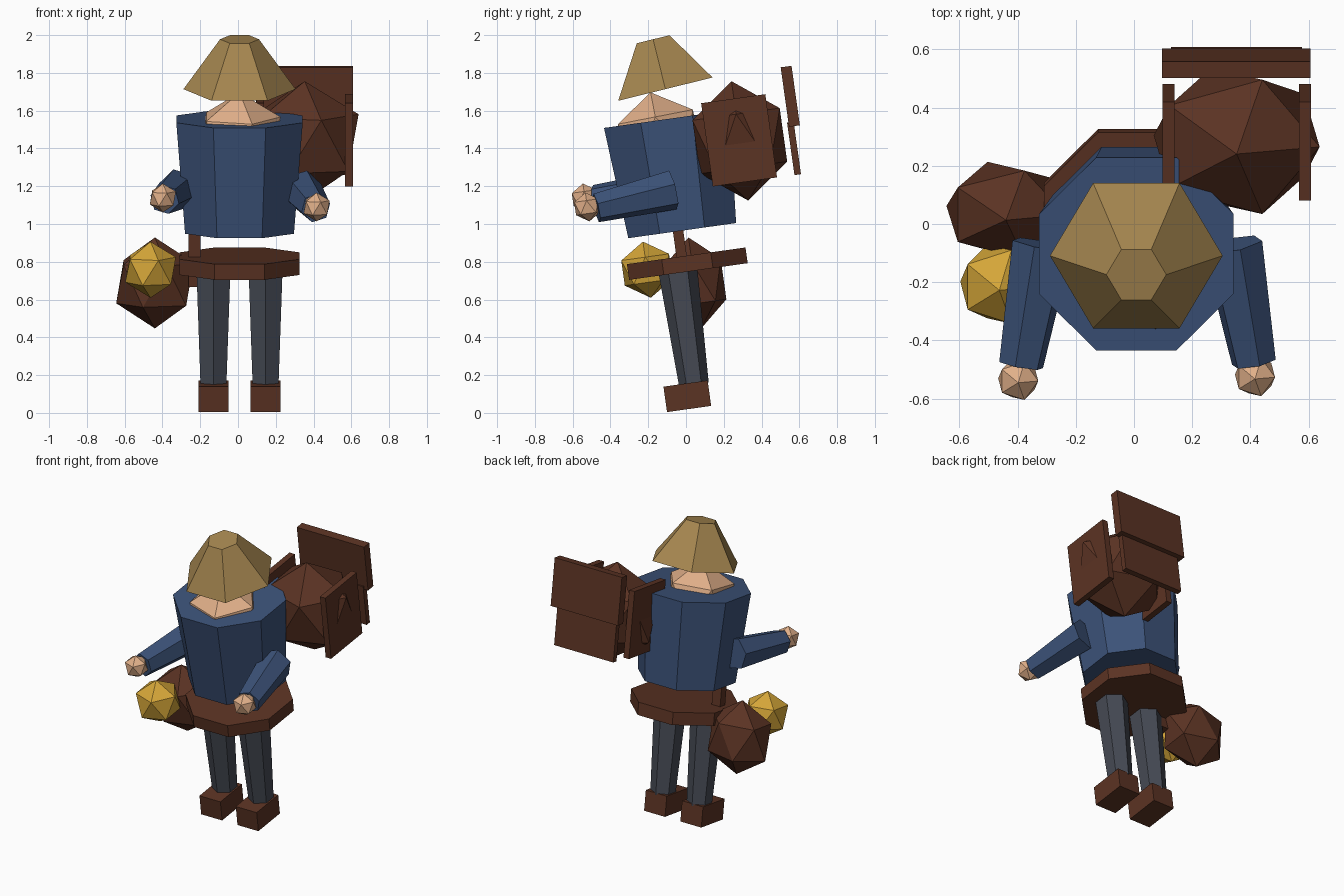
import bpy, bmesh
from math import radians, sin, cos, pi
from mathutils import Vector, Matrix

if "Cube" in bpy.data.objects:
    bpy.data.objects.remove(bpy.data.objects["Cube"], do_unlink=True)

LEAN = 8       # the whole figure leans forward
MID = 0.008    # x of the body axis


def material(name, rgb):
    m = bpy.data.materials.new(name)
    m.use_nodes = True
    m.diffuse_color = (*rgb, 1)
    m.node_tree.nodes["Principled BSDF"].inputs["Base Color"].default_value = (*rgb, 1)
    return m


leather = material("brown leather", (0.105, 0.033, 0.017))
cloth = material("blue cloth", (0.045, 0.085, 0.19))
straw = material("straw", (0.38, 0.24, 0.08))
skin = material("skin", (0.75, 0.43, 0.25))
trousers = material("grey trousers", (0.06, 0.068, 0.088))
glow = material("lantern yellow", (0.66, 0.38, 0.04))


def finish(bm, name, mat):
    bmesh.ops.recalc_face_normals(bm, faces=bm.faces)
    mesh = bpy.data.meshes.new(name)
    bm.to_mesh(mesh)
    bm.free()
    mesh.materials.append(mat)
    obj = bpy.data.objects.new(name, mesh)
    bpy.context.collection.objects.link(obj)
    return obj


def placed(centre, size, lean):
    return (Matrix.Translation(centre) @ Matrix.Rotation(radians(lean), 4, 'X')
            @ Matrix.Diagonal((*size, 1)))


def box(name, centre, size, mat, lean=LEAN):
    bm = bmesh.new()
    bmesh.ops.create_cube(bm, size=1, matrix=placed(centre, size, lean))
    return finish(bm, name, mat)


def ball(name, centre, radii, mat, lean=LEAN):
    bm = bmesh.new()
    bmesh.ops.create_icosphere(bm, subdivisions=1, radius=1,
                               matrix=placed(centre, radii, lean))
    return finish(bm, name, mat)


def frustum(name, start, end, r0, r1, sides, phase, mat):
    """Tapered prism between two points; phase turns its corners from x."""
    start, end = Vector(start), Vector(end)
    d = (end - start).normalized()
    u = (Vector((1, 0, 0)) - d * d.x).normalized()
    v = d.cross(u)
    bm = bmesh.new()
    rings = []
    for p, r in ((start, r0), (end, r1)):
        angles = [radians(phase) + 2 * pi * i / sides for i in range(sides)]
        rings.append([bm.verts.new(p + (u * cos(a) + v * sin(a)) * r) for a in angles])
        bm.faces.new(rings[-1])
    low, high = rings
    for i in range(sides):
        j = (i + 1) % sides
        bm.faces.new((low[i], low[j], high[j], high[i]))
    return finish(bm, name, mat)


# Legs and boots
for side, s in (("left", 1), ("right", -1)):
    x = MID + s * 0.138
    box(side + "_boot", (x, 0.007, 0.088), (0.159, 0.236, 0.136), leather)
    frustum(side + "_leg", (x, 0.042, 0.15), (x, -0.045, 0.77), 0.079, 0.104, 6, 30, trousers)

# Belt and torso
up = Vector((0, -sin(radians(LEAN)), cos(radians(LEAN))))
belt_mid = Vector((MID, 0.007, 0.79))
frustum("belt", belt_mid - up * 0.042, belt_mid + up * 0.042, 0.343, 0.343, 8, 22.5, leather)
hip = Vector((MID, -0.02, 0.965))
frustum("torso", hip, hip + up * 0.596, 0.312, 0.362, 8, 22.5, cloth)

# Head and hat
ball("head", (MID, -0.142, 1.462), (0.243, 0.238, 0.239), skin, 11)
frustum("hat", (MID, -0.109, 1.714), (MID, -0.174, 1.978), 0.297, 0.103, 6, 0, straw)

# Arms and hands
arms = (("left", (0.338, -0.07, 1.18), (0.412, -0.475, 1.085), (0.416, -0.522, 1.09), 15),
        ("right", (-0.315, -0.07, 1.185), (-0.388, -0.485, 1.13), (-0.398, -0.535, 1.138), -15))
for side, shoulder, wrist, palm, phase in arms:
    frustum(side + "_arm", shoulder, wrist, 0.108, 0.079, 6, phase, cloth)
    ball(side + "_hand", palm, (0.077,) * 3, skin)

# Backpack with side boards and back boards
pack = Vector((0.353, 0.285, 1.44))
ball("backpack", pack, (0.319, 0.274, 0.319), leather)
for side, s in (("left", 1), ("right", -1)):
    box(side + "_pack_board", pack + Vector((s * 0.235, -0.004, 0.003)),
        (0.041, 0.343, 0.445), leather)
box("upper_back_board", (0.352, 0.552, 1.676), (0.511, 0.058, 0.318), leather)
box("lower_back_board", (0.352, 0.572, 1.4), (0.45, 0.035, 0.28), leather)

# Hip pouch, its strap and the lantern
ball("hip_pouch", (-0.44, 0.047, 0.688), (0.229, 0.18, 0.243), leather)
box("pouch_strap", (-0.23, -0.024, 0.835), (0.064, 0.055, 0.33), leather)
ball("lantern", (-0.463, -0.207, 0.758), (0.15,) * 3, glow)
